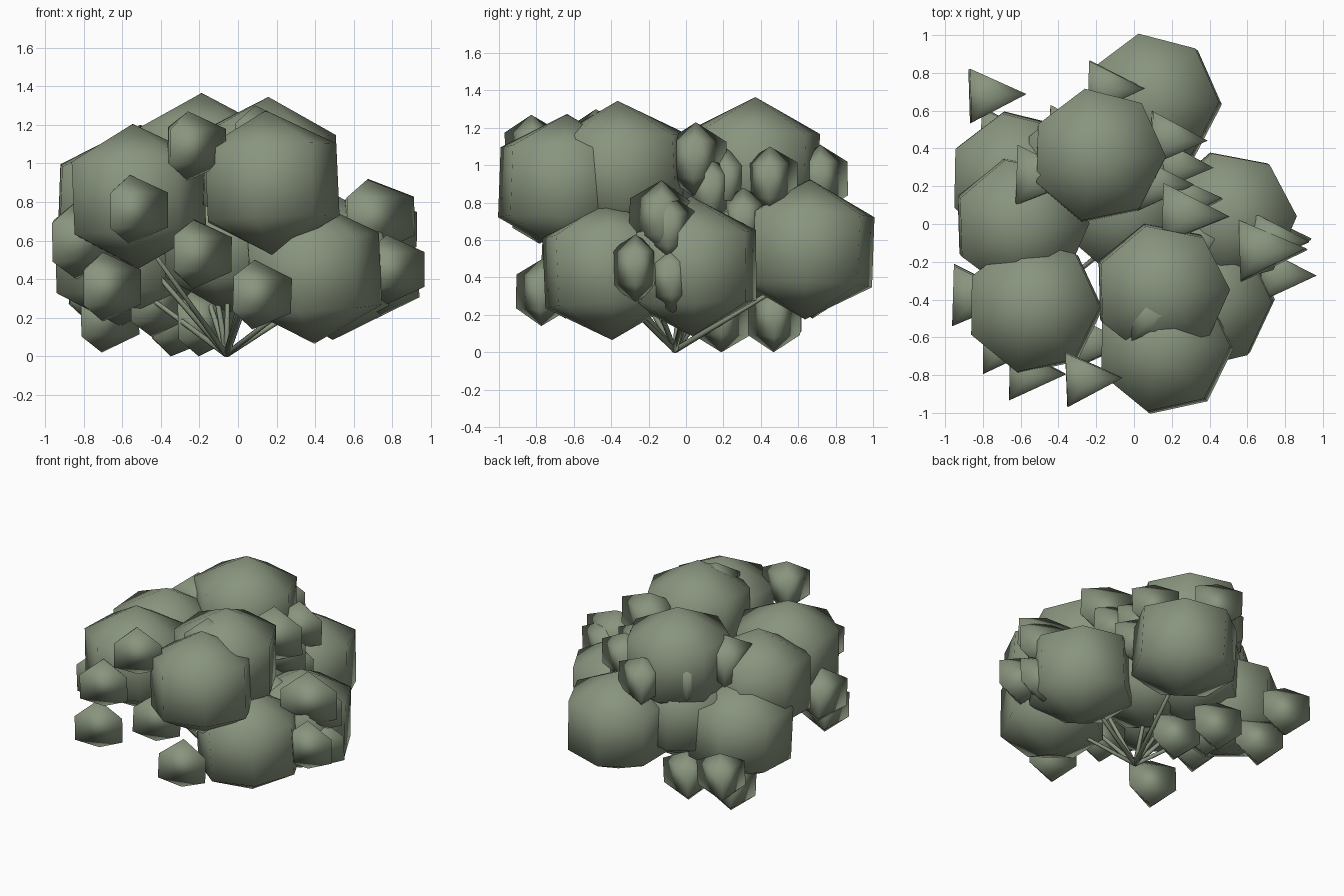
import bpy
import bmesh
import random
from math import cos, sin, tau, radians
from mathutils import Vector, Euler

random.seed(4)

cube = bpy.data.objects.get("Cube")
if cube:
    bpy.data.objects.remove(cube, do_unlink=True)


def make_material(name, colour):
    mat = bpy.data.materials.new(name)
    mat.use_nodes = True
    mat.diffuse_color = colour
    mat.node_tree.nodes["Principled BSDF"].inputs["Base Color"].default_value = colour
    return mat


SAGE = make_material("sage green", (0.25, 0.30, 0.21, 1))


def make_clump(name, sides, size, location):
    """Faceted ball: two rings of vertices closed by a point at each pole."""
    bm = bmesh.new()
    rx, ry, rz = size
    rings = [[bm.verts.new((rx * cos(tau * i / sides), ry * sin(tau * i / sides), z))
              for i in range(sides)] for z in (-rz / 2, rz / 2)]
    bottom = bm.verts.new((0, 0, -rz))
    top = bm.verts.new((0, 0, rz))
    low, high = rings
    for i in range(sides):
        j = (i + 1) % sides
        bm.faces.new((low[i], low[j], high[j], high[i]))
        bm.faces.new((bottom, low[j], low[i]))
        bm.faces.new((top, high[i], high[j]))
    tilt = Euler([radians(random.uniform(-3, 3)) for _ in range(3)])
    return finish(name, bm, location, tilt)


def make_stem(name, start, end, radius):
    """Thin tapered rod between two points."""
    bm = bmesh.new()
    along = end - start
    bmesh.ops.create_cone(bm, segments=6, radius1=radius, radius2=radius * 0.7,
                          depth=along.length, cap_ends=True)
    turn = along.to_track_quat("Z", "Y").to_euler()
    return finish(name, bm, (start + end) / 2, turn)


def finish(name, bm, location, rotation):
    mesh = bpy.data.meshes.new(name)
    for face in bm.faces:
        face.smooth = True
    bm.to_mesh(mesh)
    bm.free()
    mesh.materials.append(SAGE)
    obj = bpy.data.objects.new(name, mesh)
    obj.location = location
    obj.rotation_euler = rotation
    bpy.context.collection.objects.link(obj)
    return obj


# Large foliage clumps
clumps = {
    "front_left_clump": (-.53, -.44, .83),
    "front_clump": (.16, -.65, .9),
    "front_upper_clump": (.145, -.35, .97),
    "crown_clump": (-.19, .36, .99),
    "back_clump": (.1, .65, .55),
    "side_upper_clump": (-.6, .0, .79),
    "side_lower_clump": (-.62, .24, .53),
    "side_right_clump": (.5, .03, .46),
    "front_lower_clump": (.38, -.41, .44),
    "centre_clump": (-.05, .1, .6),
    "centre_back_clump": (-.22, .32, .62),
}
for name, spot in clumps.items():
    make_clump(name, 7, (.358, .358, .375), spot)

# Small three-sided leaf tufts
tufts = [
    (-.56, -.79, .76), (-.26, -.82, 1.09), (-.7, -.65, .36), (.09, -.48, 1.12),
    (.08, -.77, .32), (-.23, -.63, .53), (.77, -.27, .45), (.74, -.08, .39),
    (.73, -.09, .66), (.12, .21, .91), (.19, .45, .92), (.27, .13, .86),
    (-.14, .72, .93), (-.35, .48, .92), (.34, -.08, .62), (.22, .31, .7),
    (-.77, .68, .36), (-.34, .47, .18), (-.71, .47, .2), (-.21, .19, .18),
    (-.45, .22, .28),
]
for n, spot in enumerate(tufts, 1):
    make_clump(f"leaf_tuft_{n}", 3, (.197, .165, .18), spot)

# Larger leaf tufts
large_tufts = [(.68, -.14, .72), (.27, .05, 1.03), (-.84, -.38, .6), (-.5, .25, 1.0)]
for n, spot in enumerate(large_tufts, 1):
    make_clump(f"large_leaf_tuft_{n}", 3, (.235, .185, .2), spot)

# Stems fanning out from the root to the undersides of the clumps
root = Vector((-.06, -.06, .01))
for n, (x, y, z) in enumerate(clumps.values(), 1):
    make_stem(f"stem_{n}", root, Vector((x, y, z * .8)), .016)
